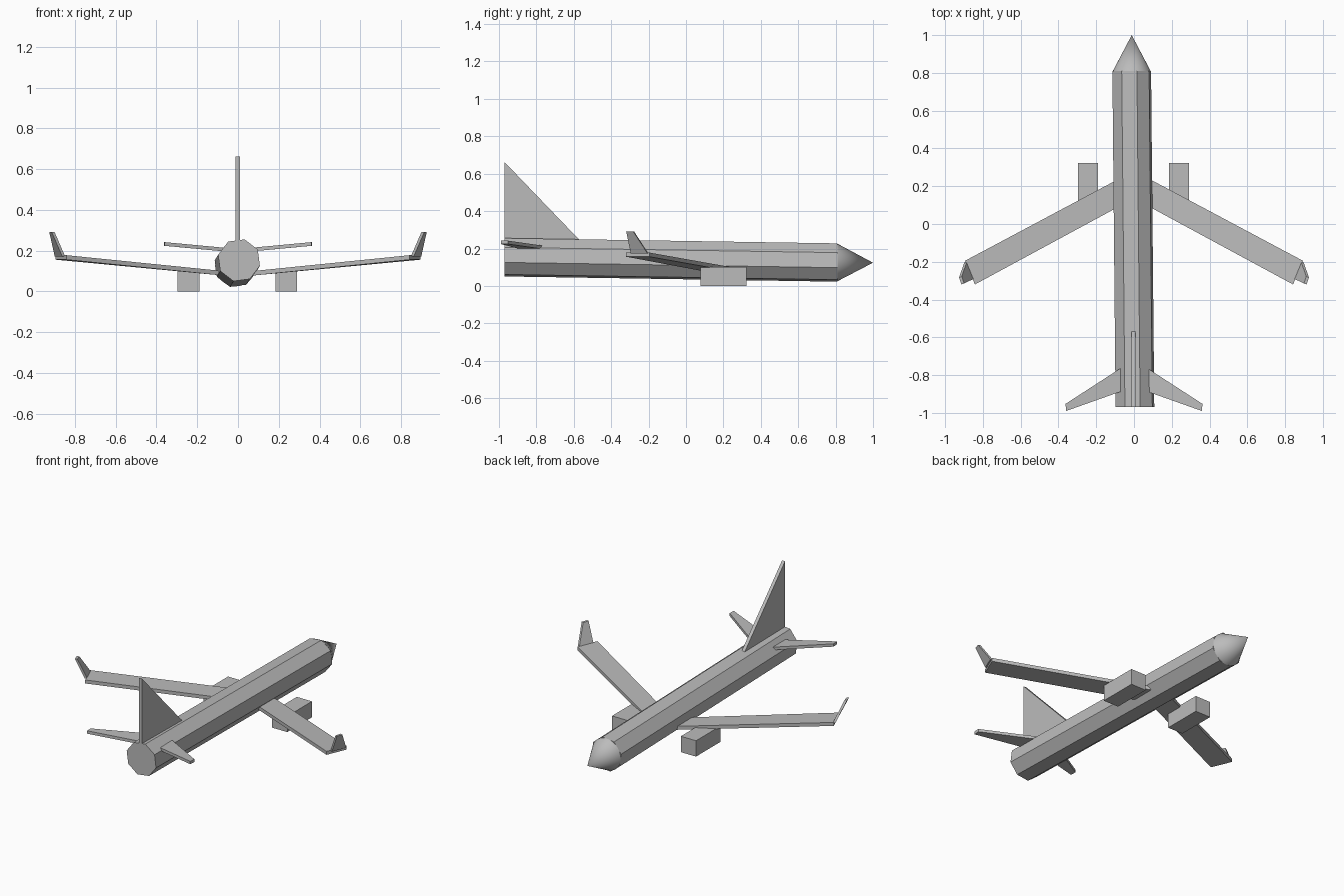
import bpy
import bmesh
from math import cos, sin, radians
from mathutils import Vector

cube = bpy.data.objects.get("Cube")
if cube:
    bpy.data.objects.remove(cube, do_unlink=True)

grey = bpy.data.materials.new("light_grey")
grey.use_nodes = True
grey.diffuse_color = (0.5, 0.5, 0.5, 1)
grey.node_tree.nodes["Principled BSDF"].inputs["Base Color"].default_value = (0.5, 0.5, 0.5, 1)


def loft(name, ring_a, ring_b):
    """Closed flat-faced solid between two matching outlines."""
    bm = bmesh.new()
    a = [bm.verts.new(p) for p in ring_a]
    b = [bm.verts.new(p) for p in ring_b]
    bm.faces.new(a)
    bm.faces.new(b[::-1])
    for i in range(len(a)):
        j = (i + 1) % len(a)
        bm.faces.new((a[j], a[i], b[i], b[j]))
    bmesh.ops.recalc_face_normals(bm, faces=bm.faces)
    mesh = bpy.data.meshes.new(name)
    bm.to_mesh(mesh)
    bm.free()
    mesh.materials.append(grey)
    obj = bpy.data.objects.new(name, mesh)
    bpy.context.collection.objects.link(obj)
    return obj


def plate(name, outline, thickness):
    """Outline extruded along a thickness vector."""
    t = Vector(thickness)
    return loft(name, outline, [Vector(p) + t for p in outline])


def octagon(centre, radius):
    return [Vector(centre) + radius * Vector((cos(radians(a)), 0, sin(radians(a))))
            for a in range(30, 390, 45)]


# Fuselage: slightly tilted eight-sided tube
tail = Vector((0.005, -0.97, 0.153))
neck = Vector((-0.012, 0.81, 0.125))
loft("fuselage", octagon(tail, 0.106), octagon(neck, 0.106))

# Nose cone
axis = Vector((-0.012, 1.0, 0.124)) - neck
bpy.ops.mesh.primitive_cone_add(vertices=32, radius1=0.1, radius2=0, depth=axis.length,
                                location=neck + axis / 2,
                                rotation=axis.to_track_quat('Z', 'Y').to_euler())
nose = bpy.context.object
nose.name = "nose_cone"
nose.data.materials.append(grey)
bpy.ops.object.shade_smooth_by_angle()

# Tail fin
plate("tail_fin", [(-0.012, -0.97, 0.22), (-0.012, -0.545, 0.22), (-0.012, -0.97, 0.662)],
      (0.021, 0, 0))

for side, s in (("left", 1), ("right", -1)):
    # Swept wing with dihedral
    plate(side + "_wing",
          [(s * 0.05, 0.255, 0.098), (s * 0.895, -0.195, 0.178),
           (s * 0.842, -0.32, 0.178), (s * 0.05, 0.108, 0.098)], (0, 0, -0.022))
    # Winglet leaning outward
    plate(side + "_winglet",
          [(s * 0.885, -0.2, 0.172), (s * 0.848, -0.29, 0.172),
           (s * 0.9, -0.315, 0.292), (s * 0.912, -0.278, 0.292)],
          (s * 0.014, -0.005, 0))
    # Tailplane
    plate(side + "_tailplane",
          [(s * 0.05, -0.75, 0.213), (s * 0.362, -0.952, 0.242),
           (s * 0.36, -0.99, 0.242), (s * 0.05, -0.88, 0.213)], (0, 0, -0.018))
    # Box engine under the wing
    x, y = s * 0.24 - 0.003, 0.2
    plate(side + "_engine",
          [(x + dx * 0.053, y + dy * 0.123, 0.0)
           for dx, dy in ((-1, -1), (1, -1), (1, 1), (-1, 1))], (0, 0, 0.1))
